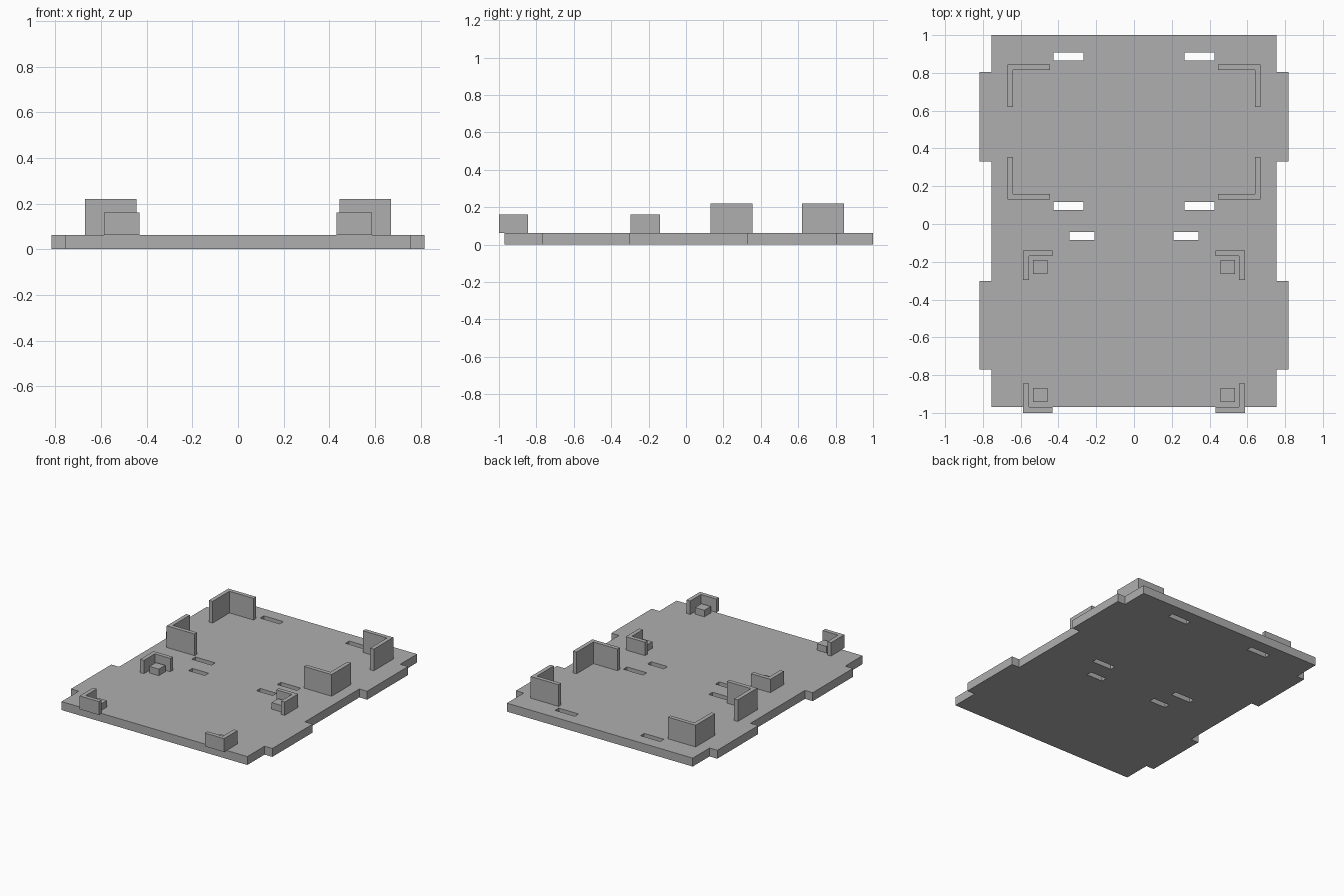
import bpy
import bmesh

if "Cube" in bpy.data.objects:
    bpy.data.objects.remove(bpy.data.objects["Cube"], do_unlink=True)

# One plain grey for the whole part
grey = bpy.data.materials.new("plain_grey")
grey.use_nodes = True
colour = (0.43, 0.43, 0.43, 1)
grey.diffuse_color = colour
grey.node_tree.nodes["Principled BSDF"].inputs["Base Color"].default_value = colour

TOP = 0.062


def extrude(name, outline, bottom, top):
    """Closed flat-sided solid from an outline in the xy plane."""
    bm = bmesh.new()
    face = bm.faces.new([bm.verts.new((x, y, bottom)) for x, y in outline])
    up = bmesh.ops.extrude_face_region(bm, geom=[face])["geom"]
    for v in up:
        if isinstance(v, bmesh.types.BMVert):
            v.co.z = top
    bmesh.ops.recalc_face_normals(bm, faces=bm.faces)
    mesh = bpy.data.meshes.new(name)
    bm.to_mesh(mesh)
    bm.free()
    mesh.materials.append(grey)
    obj = bpy.data.objects.new(name, mesh)
    bpy.context.collection.objects.link(obj)
    return obj


def rect(x0, x1, y0, y1):
    return [(x0, y0), (x1, y0), (x1, y1), (x0, y1)]


def mirrored(name, outline, bottom, top):
    """The same solid on the left (+x) and right (-x)."""
    left = extrude("left_" + name, outline, bottom, top)
    right = extrude("right_" + name, [(-x, y) for x, y in outline], bottom, top)
    return left, right


def bracket(name, x, y, length, direction, top):
    """L-shaped corner wall; direction is the way its side arm runs in y."""
    t = 0.03
    inner, end = y + direction * t, y + direction * length
    mirrored(name, [(x, y), (x, end), (x - t, end), (x - t, inner),
                    (x - length, inner), (x - length, y)], TOP, top)


# Base plate with two tabs on each side
W, T = 0.755, 0.818
side = [(W, -0.97), (W, -0.77), (T, -0.77), (T, -0.302), (W, -0.302),
        (W, 0.33), (T, 0.33), (T, 0.805), (W, 0.805), (W, 1.0)]
plate = extrude("base_plate", side + [(-x, y) for x, y in reversed(side)], 0, TOP)

# Through slots
for name, x0, x1, y in (("rear_slot", 0.267, 0.427, 0.866),
                        ("middle_slot", 0.267, 0.427, 0.074),
                        ("front_slot", 0.21, 0.342, -0.085)):
    for cutter in mirrored(name + "_cutter", rect(x0, x1, y, y + 0.043), -0.1, 0.2):
        cutter.hide_render = True
        cutter.hide_viewport = True
        cut = plate.modifiers.new(name, "BOOLEAN")
        cut.operation = "DIFFERENCE"
        cut.solver = "EXACT"
        cut.object = cutter

# Tall corner brackets at the rear, low ones at the front
bracket("rear_tall_bracket", 0.67, 0.845, 0.226, -1, 0.221)
bracket("front_tall_bracket", 0.67, 0.13, 0.226, 1, 0.221)
bracket("rear_low_bracket", 0.587, -0.14, 0.156, -1, 0.16)
bracket("front_low_bracket", 0.587, -1.0, 0.156, 1, 0.16)

# Small square support pads inside the low brackets
for name, y in (("rear_pad", -0.265), ("front_pad", -0.942)):
    mirrored(name, rect(0.458, 0.534, y, y + 0.075), TOP, 0.11)
